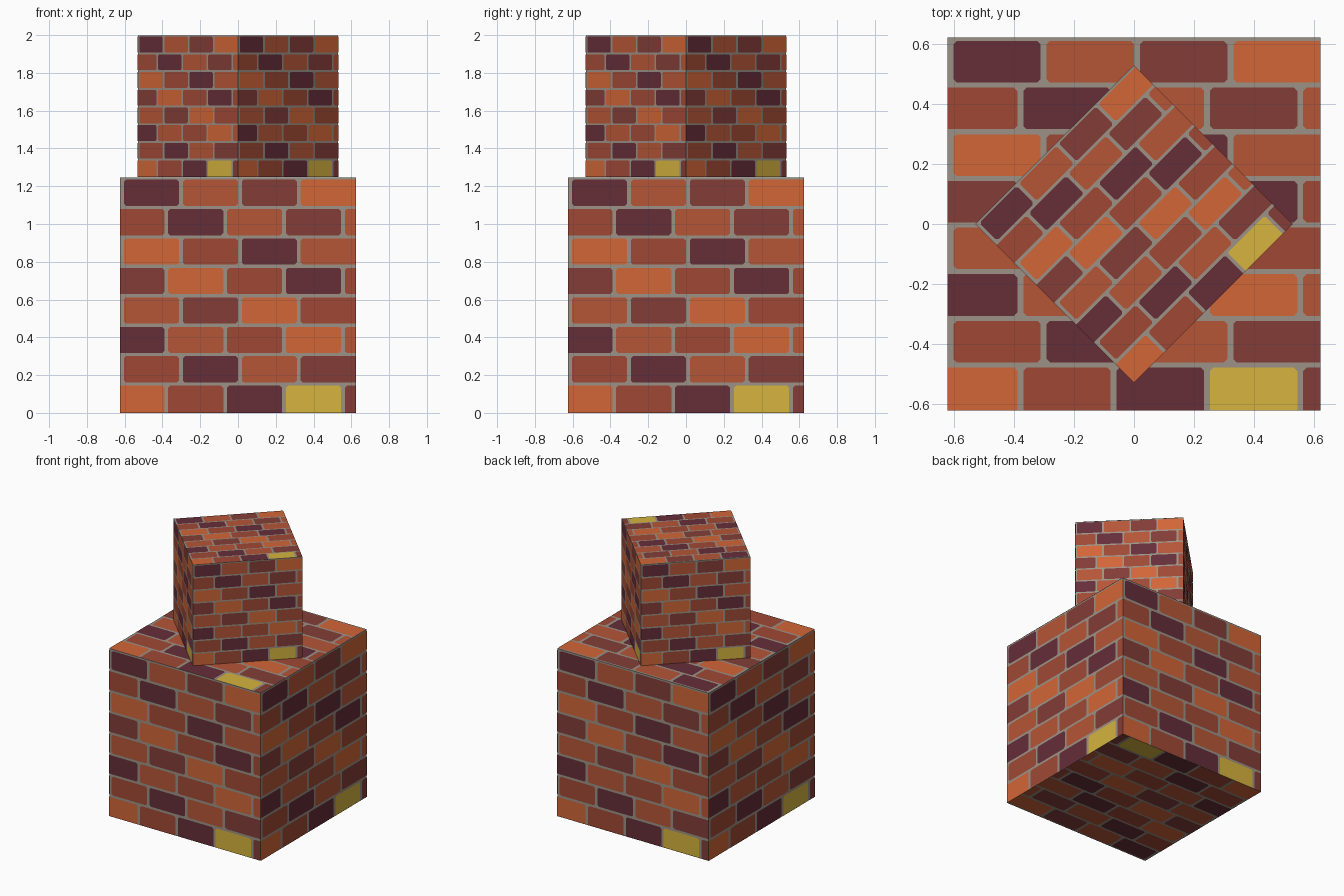
import bpy, bmesh, math
from mathutils import Matrix, Vector

if "Cube" in bpy.data.objects:
    bpy.data.objects.remove(bpy.data.objects["Cube"])


def linear(code):
    vals = [int(code[i:i + 2], 16) / 255 for i in (0, 2, 4)]
    return [v / 12.92 if v <= 0.04045 else ((v + 0.055) / 1.055) ** 2.4 for v in vals] + [1.0]


# One flat colour per brick shade; the letter is used in the wall pattern
PALETTE = {
    "G": ("mortar grey", "9c9287"),
    "O": ("orange brick", "d26637"),
    "A": ("rust brick", "b65637"),
    "M": ("red brown brick", "a04935"),
    "D": ("dark brown brick", "833d37"),
    "P": ("plum brick", "662e39"),
    "Y": ("yellow brick", "d6b43e"),
}
LETTERS = list(PALETTE)
MATERIALS = []
for name, code in PALETTE.values():
    mat = bpy.data.materials.new(name)
    mat.diffuse_color = linear(code)
    mat.use_nodes = True
    mat.node_tree.nodes["Principled BSDF"].inputs["Base Color"].default_value = mat.diffuse_color
    MATERIALS.append(mat)

# Brick colours of one wall, bottom course first; even courses are shifted
COURSES = ["OMPYD", "MPAD", "PAMOA", "ADOM", "DOMPM", "OMPA", "MPADA", "PADO"]

# Sizes as fractions of a wall
COURSE_H = 1 / 8
BRICK_W = 1 / 4
JOINT = 0.016
CHAMFER = 0.009


def brick_outline(u0, u1, v0, v1):
    """Rectangle with small cut corners, kept square on the wall's border."""
    points = []
    for u, v, su, sv, u_first in ((u0, v0, 1, 1, False), (u1, v0, -1, 1, True),
                                  (u1, v1, -1, -1, False), (u0, v1, 1, -1, True)):
        if u in (0.0, 1.0) or v in (0.0, 1.0):
            points.append((u, v))
        else:
            pair = [(u, v + sv * CHAMFER), (u + su * CHAMFER, v)]
            points += pair[::-1] if u_first else pair
    return points


def add_wall(bm, size, turn):
    """Lay all bricks of one wall, standing at -y before it is turned."""
    lift = 0.0012
    for row, colours in enumerate(COURSES):
        v0 = max(0.0, row * COURSE_H + (0.004 if row else 0))
        v1 = (row + 1) * COURSE_H - 0.0095
        shift = -BRICK_W / 4 if row % 2 == 0 else 0.0
        for i, letter in enumerate(colours):
            u0 = 0.0 if shift and i == 0 else i * BRICK_W + shift + JOINT
            u1 = min(1.0, (i + 1) * BRICK_W + shift)
            verts = [bm.verts.new(turn @ Vector(((u - 0.5) * size, -size / 2 - lift,
                                                 (v - 0.5) * size)))
                     for u, v in brick_outline(u0, u1, v0, v1)]
            bm.faces.new(verts).material_index = LETTERS.index(letter)


def brick_cube(name, size, base, angle, with_bottom):
    bm = bmesh.new()
    # Mortar core
    bmesh.ops.create_cube(bm, size=size)
    # Four sides, then top and bottom
    turns = [Matrix.Rotation(math.pi / 2 * k, 3, "Z") for k in range(4)]
    turns.append(Matrix.Rotation(-math.pi / 2, 3, "X"))
    if with_bottom:
        turns.append(Matrix.Rotation(math.pi / 2, 3, "X"))
    for turn in turns:
        add_wall(bm, size, turn)
    mesh = bpy.data.meshes.new(name)
    bm.to_mesh(mesh)
    bm.free()
    for mat in MATERIALS:
        mesh.materials.append(mat)
    obj = bpy.data.objects.new(name, mesh)
    obj.location = (0, 0, base + size / 2)
    obj.rotation_euler = (0, 0, angle)
    bpy.context.collection.objects.link(obj)


# Large block below, smaller block turned an eighth of a circle on top
brick_cube("lower_brick_block", 1.247, 0.0, 0.0, True)
brick_cube("upper_brick_block", 0.75, 1.249, math.pi / 4, False)
